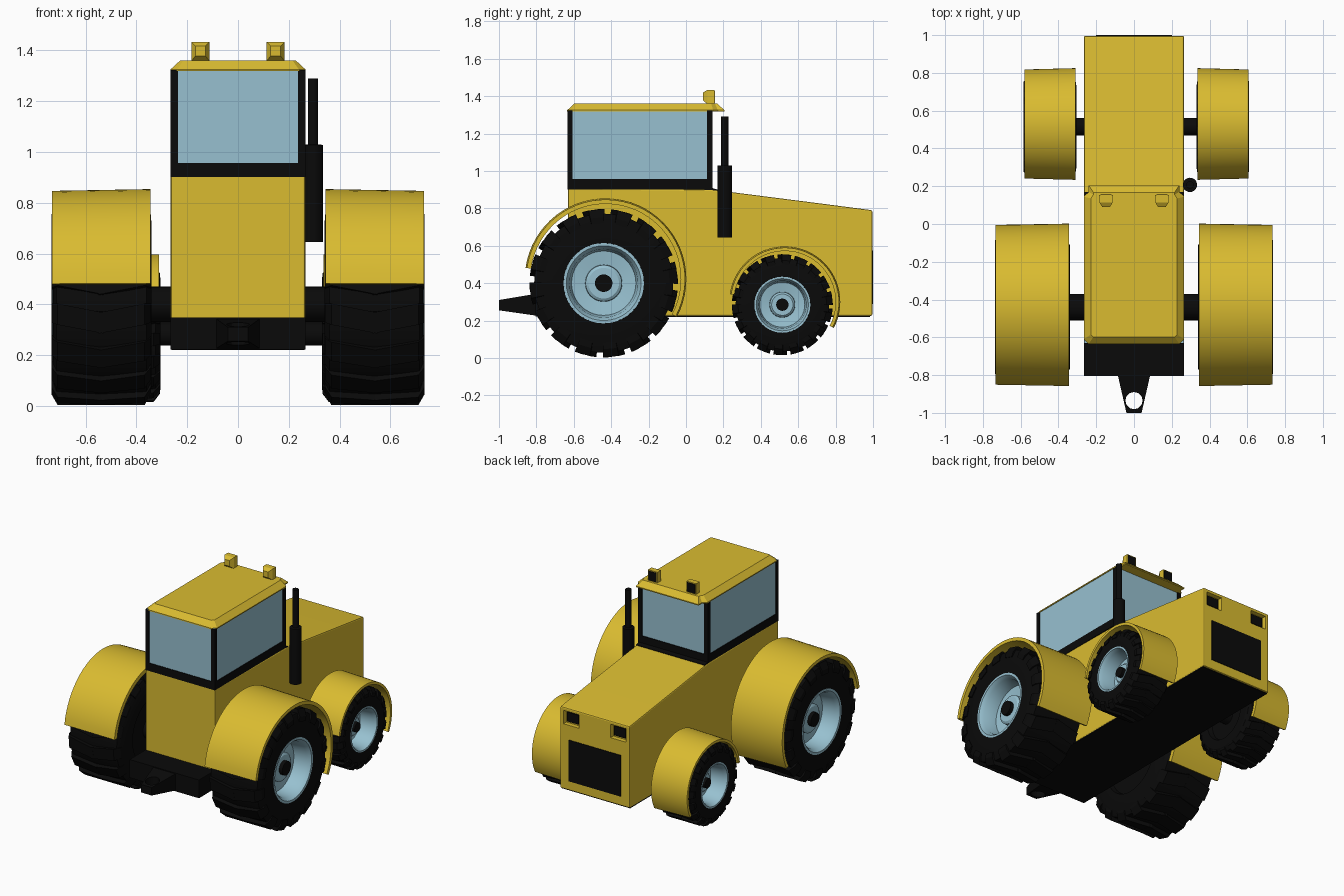
import bpy, bmesh, math

if "Cube" in bpy.data.objects:
    bpy.data.objects.remove(bpy.data.objects["Cube"])


def material(name, rgb):
    m = bpy.data.materials.new(name)
    m.diffuse_color = (*rgb, 1)
    m.use_nodes = True
    m.node_tree.nodes["Principled BSDF"].inputs["Base Color"].default_value = m.diffuse_color
    return m


YELLOW = material("yellow_paint", (0.70, 0.50, 0.03))
BLACK = material("black", (0.003, 0.003, 0.003))
BLUE = material("pale_blue", (0.31, 0.53, 0.63))


def finish(name, bm, mat, smooth=None):
    bmesh.ops.recalc_face_normals(bm, faces=bm.faces[:])
    me = bpy.data.meshes.new(name)
    bm.to_mesh(me)
    bm.free()
    ob = bpy.data.objects.new(name, me)
    bpy.context.collection.objects.link(ob)
    if mat:
        me.materials.append(mat)
    if smooth:
        bpy.ops.object.select_all(action='DESELECT')
        ob.select_set(True)
        bpy.context.view_layer.objects.active = ob
        bpy.ops.object.shade_smooth_by_angle(angle=math.radians(smooth))
    return ob


def loft(name, loops, mat, smooth=None):
    """Skin matching point loops and cap both ends."""
    bm = bmesh.new()
    rings = [[bm.verts.new(p) for p in lp] for lp in loops]
    n = len(rings[0])
    for a, b in zip(rings, rings[1:]):
        for i in range(n):
            j = (i + 1) % n
            bm.faces.new((a[i], a[j], b[j], b[i]))
    bm.faces.new(rings[0][::-1])
    bm.faces.new(rings[-1])
    return finish(name, bm, mat, smooth)


def side_profile(name, pts, x0, x1, mat):
    return loft(name, [[(x, y, z) for y, z in pts] for x in (x0, x1)], mat)


def box(name, x, y, z, mat):
    pts = [(y[0], z[0]), (y[1], z[0]), (y[1], z[1]), (y[0], z[1])]
    return side_profile(name, pts, x[0], x[1], mat)


def lathe(name, prof, cy, cz, mat, n=40):
    """Spin an open (x, radius) profile around the wheel axis."""
    bm = bmesh.new()
    rings = []
    for x, r in prof:
        rings.append([bm.verts.new((x, cy + r * math.cos(a), cz + r * math.sin(a)))
                      for a in (2 * math.pi * i / n for i in range(n))])
    for a, b in zip(rings, rings[1:]):
        for i in range(n):
            j = (i + 1) % n
            bm.faces.new((a[i], a[j], b[j], b[i]))
    bm.faces.new(rings[0])
    bm.faces.new(rings[-1])
    return finish(name, bm, mat, 30)


def upright(name, prof, x, y, mat, n=20):
    loops = [[(x + r * math.cos(2 * math.pi * i / n), y + r * math.sin(2 * math.pi * i / n), z)
              for i in range(n)] for z, r in prof]
    return loft(name, loops, mat, 30)


def cut(ob, cutter):
    cutter.hide_render = True
    cutter.hide_set(True)
    m = ob.modifiers.new("cut", 'BOOLEAN')
    m.object = cutter
    m.operation = 'DIFFERENCE'
    m.solver = 'EXACT'


def lugs(name, xi, xo, R, RL, cy, cz, count):
    bm = bmesh.new()
    xm, s = (xi + xo) / 2, math.copysign(1, xo)
    hw = 0.27 * 2 * math.pi / count
    for k in range(count):
        base = 2 * math.pi * (k + 0.25) / count
        for end, d in ((xo, s), (xi, -s)):
            sec = [(end, R * 0.86, 0.0), (end, R * 0.95, 0.0), (end - d * 0.025, RL, 0.0),
                   (xm - d * 0.01, RL, 0.09), (xm - d * 0.01, R * 0.95, 0.09)]
            sides = []
            for h in (-hw, hw):
                sides.append([bm.verts.new((x, cy + r * math.cos(base + t + h),
                                            cz + r * math.sin(base + t + h))) for x, r, t in sec])
            a, b = sides
            bm.faces.new(a[::-1])
            bm.faces.new(b)
            for i in range(5):
                j = (i + 1) % 5
                bm.faces.new((a[i], a[j], b[j], b[i]))
    finish(name, bm, BLACK)


def wheel(name, xi, xo, R, RL, rim, hub, cy, cz, count):
    s = math.copysign(1, xo)
    # tyre with closed inner side
    lathe(name + "_tyre", [(xi + s * 0.03, 0.03), (xi + s * 0.03, rim), (xi, rim + 0.01),
                           (xi, R * 0.88), (xi + s * 0.02, R), (xo - s * 0.02, R),
                           (xo - s * 0.006, R * 0.88), (xo - s * 0.006, rim),
                           (xo - s * 0.16, rim)], cy, cz, BLACK, 48)
    lugs(name + "_tread", xi + s * 0.003, xo, R, RL, cy, cz, count)
    # dished rim and hub
    lathe(name + "_rim", [(xo - s * 0.15, rim), (xo - s * 0.004, rim), (xo - s * 0.004, rim * 0.93),
                          (xo - s * 0.03, rim * 0.85), (xo - s * 0.12, rim * 0.8),
                          (xo - s * 0.13, rim * 0.46), (xo - s * 0.09, rim * 0.45),
                          (xo - s * 0.08, rim * 0.38), (xo - s * 0.08, hub * 0.8)], cy, cz, BLUE)
    lathe(name + "_hub_cap", [(xo - s * 0.14, hub), (xo - s * 0.055, hub)], cy, cz, BLACK, 20)


def fender(name, xi, xo, r, t, cy, cz, n=36):
    loops = []
    for i in range(n + 1):
        a = math.radians(-28 + 200 * i / n)
        loops.append([(x, cy + q * math.cos(a), cz + q * math.sin(a))
                      for x, q in ((xi, r), (xo, r - 0.007), (xo, r - t), (xi, r - t))])
    loft(name, loops, YELLOW, 30)


# wheels, fenders; the left front wheel sits slightly further in
for side, s, sh in (("right", 1, 0), ("left", -1, 0.025)):
    wheel("rear_wheel_" + side, s * 0.34, s * 0.735, 0.372, 0.397, 0.215, 0.047, -0.44, 0.40, 16)
    fender("rear_fender_" + side, s * 0.345, s * 0.732, 0.432, 0.03, -0.43, 0.422)
    wheel("front_wheel_" + side, s * (0.33 - sh), s * (0.61 - sh), 0.25, 0.27, 0.15, 0.033, 0.515, 0.285, 18)
    fender("front_fender_" + side, s * (0.336 - sh), s * (0.606 - sh), 0.297, 0.025, 0.528, 0.30)
lathe("rear_axle", [(-0.40, 0.07), (0.40, 0.07)], -0.44, 0.40, BLACK, 24)
lathe("front_axle", [(-0.38, 0.047), (0.38, 0.047)], 0.515, 0.285, BLACK, 20)

# body and hood in one side profile
body = side_profile("body_and_hood", [(-0.63, 0.225), (0.996, 0.225), (0.996, 0.79), (0.72, 0.826),
                                      (0.14, 0.9), (-0.63, 0.91)], -0.265, 0.265, YELLOW)
bev = body.modifiers.new("edge", 'BEVEL')
bev.width = 0.008
bev.segments = 2
bev.limit_method = 'ANGLE'

# headlight pockets and lamps
for side, s in (("right", 1), ("left", -1)):
    pocket = box("headlight_cutter_" + side, sorted((s * 0.12, s * 0.24)), (0.965, 1.05), (0.675, 0.768), None)
    cut(body, pocket)
    box("headlight_" + side, sorted((s * 0.137, s * 0.223)), (0.955, 0.98), (0.69, 0.755), BLACK)
box("grille", (-0.2, 0.2), (0.97, 1.0), (0.29, 0.575), BLACK)

# chassis
box("underside", (-0.262, 0.262), (-0.63, 0.985), (0.22, 0.23), BLACK)
box("rear_chassis", (-0.265, 0.265), (-0.805, -0.60), (0.222, 0.348), BLACK)
box("rear_skirt", (-0.266, 0.266), (-0.632, -0.25), (0.222, 0.348), BLACK)

# hitch with pin hole
hitch = loft("hitch", [[(-w, y, z0), (w, y, z0), (w, y, z1), (-w, y, z1)]
                       for y, w, z0, z1 in ((-0.79, 0.088, 0.225, 0.345), (-1.0, 0.04, 0.255, 0.31))], BLACK)
cut(hitch, upright("hitch_hole_cutter", [(0.1, 0.046), (0.5, 0.046)], 0, -0.935, None, 12))

# cab
box("cab_sill", (-0.266, 0.266), (-0.633, 0.142), (0.902, 0.957), BLACK)
side_profile("cab_base_strip", [(0.10, 0.88), (0.17, 0.88), (0.17, 0.9), (0.10, 0.92)], -0.262, 0.262, BLACK)
box("cab_glass", (-0.261, 0.261), (-0.629, 0.137), (0.94, 1.322), BLUE)
for fx, s in (("right", 1), ("left", -1)):
    box("rear_post_" + fx, sorted((s * 0.236, s * 0.266)), (-0.633, -0.607), (0.94, 1.322), BLACK)
    box("front_post_" + fx, sorted((s * 0.236, s * 0.266)), (0.113, 0.142), (0.94, 1.322), BLACK)

# roof with visor
outline = [(-0.24, -0.635), (0.24, -0.635), (0.266, -0.61), (0.266, 0.145), (0.24, 0.17), (0.24, 0.205),
           (-0.24, 0.205), (-0.24, 0.17), (-0.266, 0.145), (-0.266, -0.61)]
top = [(-0.215, -0.598), (0.215, -0.598), (0.228, -0.585), (0.228, 0.135), (0.215, 0.155), (0.215, 0.168),
       (-0.215, 0.168), (-0.215, 0.155), (-0.228, 0.135), (-0.228, -0.585)]
loft("roof", [[(x, y, z) for x, y in lp] for lp, z in ((outline, 1.318), (outline, 1.325), (top, 1.36))], YELLOW)

# roof lamps
for side, s in (("right", 1), ("left", -1)):
    c = s * 0.148
    loft("roof_lamp_" + side, [[(c - w, y, z0), (c + w, y, z0), (c + w, y, z1), (c - w, y, z1)]
                               for y, w, z0, z1 in ((0.09, 0.02, 1.378, 1.418), (0.115, 0.036, 1.357, 1.434),
                                                    (0.153, 0.036, 1.357, 1.434))], YELLOW)
    box("roof_lamp_face_" + side, (c - 0.03, c + 0.03), (0.15, 0.156), (1.364, 1.428), BLACK)

# exhaust stack
upright("exhaust", [(0.645, 0.038), (1.028, 0.038), (1.03, 0.02), (1.29, 0.02)], 0.296, 0.207, BLACK)
